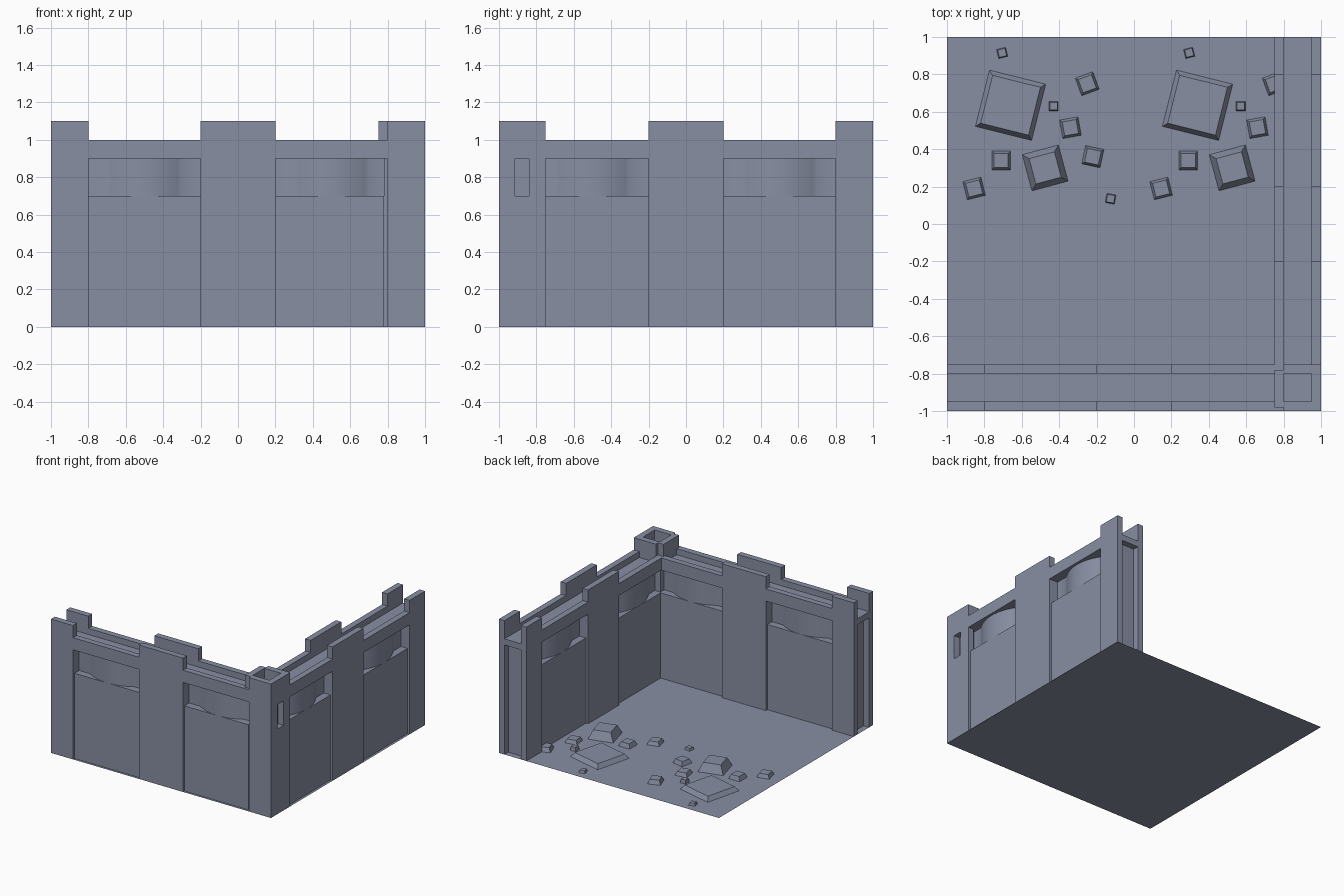
import bpy, bmesh, math
from mathutils import Matrix

if "Cube" in bpy.data.objects:
    bpy.data.objects.remove(bpy.data.objects["Cube"])

stone = bpy.data.materials.new("slate_stone")
stone.diffuse_color = (0.25, 0.275, 0.37, 1)
stone.use_nodes = True
stone.node_tree.nodes["Principled BSDF"].inputs["Base Color"].default_value = stone.diffuse_color


def finish(name, bm, smooth=False):
    bmesh.ops.recalc_face_normals(bm, faces=bm.faces[:])
    me = bpy.data.meshes.new(name)
    bm.to_mesh(me)
    bm.free()
    ob = bpy.data.objects.new(name, me)
    bpy.context.collection.objects.link(ob)
    me.materials.append(stone)
    for p in me.polygons:
        p.use_smooth = smooth
    if smooth:
        bpy.ops.object.select_all(action='DESELECT')
        ob.select_set(True)
        bpy.context.view_layer.objects.active = ob
        bpy.ops.object.shade_smooth_by_angle(angle=math.radians(40))
    return ob


def box(bm, x0, x1, y0, y1, z0, z1):
    m = (Matrix.Translation(((x0 + x1) / 2, (y0 + y1) / 2, (z0 + z1) / 2))
         @ Matrix.Diagonal((x1 - x0, y1 - y0, z1 - z0, 1)))
    bmesh.ops.create_cube(bm, size=1, matrix=m)


def boxes(name, items, m=None):
    bm = bmesh.new()
    for b in items:
        box(bm, *b)
    if m:
        bm.transform(m)
    return finish(name, bm)


def bulge_band(name, u0, u1, m):
    # recessed band with flat ends and a rounded middle on both sides
    n, c = 16, (u0 + u1) / 2
    half = []
    for i in range(n + 1):
        t = -1 + 2 * i / n
        half.append((c + 0.2 * t, 0.045 + 0.06 * (1 - t * t)))
    prof = [(u0, 0.045)] + half + [(u1, 0.045)]
    pts = [(u, -0.875 - d) for u, d in prof] + [(u, -0.875 + d) for u, d in reversed(prof)]
    bm = bmesh.new()
    f = bm.faces.new([bm.verts.new((u, v, 0.7)) for u, v in pts])
    ext = bmesh.ops.extrude_face_region(bm, geom=[f])
    bmesh.ops.translate(bm, vec=(0, 0, 0.2),
                        verts=[g for g in ext["geom"] if isinstance(g, bmesh.types.BMVert)])
    bm.transform(m)
    finish(name, bm, True)


# floor plane
bm = bmesh.new()
bmesh.ops.create_grid(bm, x_segments=1, y_segments=1, size=1)
finish("floor", bm)

# two walls: the right one is the front one mirrored across the corner diagonal
swap = Matrix(((0, -1, 0, 0), (-1, 0, 0, 0), (0, 0, 1, 0), (0, 0, 0, 1)))
sides = ((-1, -0.95), (-0.8, -0.75))
for label, m in (("front", Matrix.Identity(4)), ("right", swap)):
    boxes(label + "_wall_panels",
          [(a, b, -0.98, -0.77, 0, 0.7) for a, b in ((-0.85, -0.15), (0.15, 0.78))], m)
    boxes(label + "_wall_core", [(-0.95, -0.8, -0.95, -0.8, 0, 0.9),
                                 (-0.2, 0.2, -0.95, -0.8, 0, 0.9)], m)
    boxes(label + "_pillars", [(a, b, v0, v1, 0, 0.9)
                               for a, b in ((-1, -0.8), (-0.2, 0.2)) for v0, v1 in sides], m)
    boxes(label + "_parapets", [(-1, 0.8, v0, v1, 0.9, 1.0) for v0, v1 in sides], m)
    boxes(label + "_walkway", [(-1, 0.8, -0.95, -0.8, 0.9, 0.95)], m)
    boxes(label + "_battlements", [(a, b, v0, v1, 1.0, 1.1)
                                   for a, b in ((-1, -0.8), (-0.2, 0.2)) for v0, v1 in sides], m)
    bulge_band(label + "_band_outer_end", -0.8, -0.2, m)
    bulge_band(label + "_band_corner_end", 0.2, 0.8, m)

# corner tower: hollow top, arrow slit on the right face
boxes("corner_tower", [
    (0.78, 0.95, -0.95, -0.78, 0, 0.95),
    (0.8, 1, -1, -0.95, 0, 1.1),
    (0.75, 0.8, -0.98, -0.78, 0.9, 1.1),
    (0.8, 0.95, -0.8, -0.75, 0.9, 1.1),
    (0.95, 1, -0.95, -0.8, 0, 0.7),
    (0.95, 1, -0.95, -0.915, 0.7, 0.9),
    (0.95, 1, -0.84, -0.8, 0.7, 0.9),
    (0.95, 1, -0.95, -0.8, 0.9, 1.1),
    (0.95, 1, -0.8, -0.75, 0, 1.1)])

# scattered rubble: x, y, base size, height, top scale, turn; repeated once along x
rubble = [(-0.66, 0.635, 0.31, 0.035, 0.85, -14), (-0.475, 0.3, 0.2, 0.07, 0.7, 15),
          (-0.25, 0.75, 0.1, 0.035, 0.75, 20), (-0.43, 0.63, 0.05, 0.03, 0.8, 0),
          (-0.34, 0.515, 0.1, 0.03, 0.75, 10), (-0.22, 0.36, 0.1, 0.035, 0.75, -12),
          (-0.71, 0.34, 0.1, 0.035, 0.75, 0), (-0.855, 0.19, 0.1, 0.03, 0.75, 14),
          (-0.125, 0.135, 0.05, 0.02, 0.8, -10), (-0.705, 0.915, 0.05, 0.02, 0.8, 14)]
for dx in (0, 1):
    for x, y, s, h, top, a in rubble:
        if x + dx > 0.76:
            continue
        bm = bmesh.new()
        bmesh.ops.create_cone(bm, cap_ends=True, segments=4, radius1=s * 0.707,
                              radius2=s * 0.707 * top, depth=h,
                              matrix=Matrix.Translation((x + dx, y, h / 2))
                              @ Matrix.Rotation(math.radians(a + 45), 4, 'Z'))
        finish("rubble_stone", bm)
